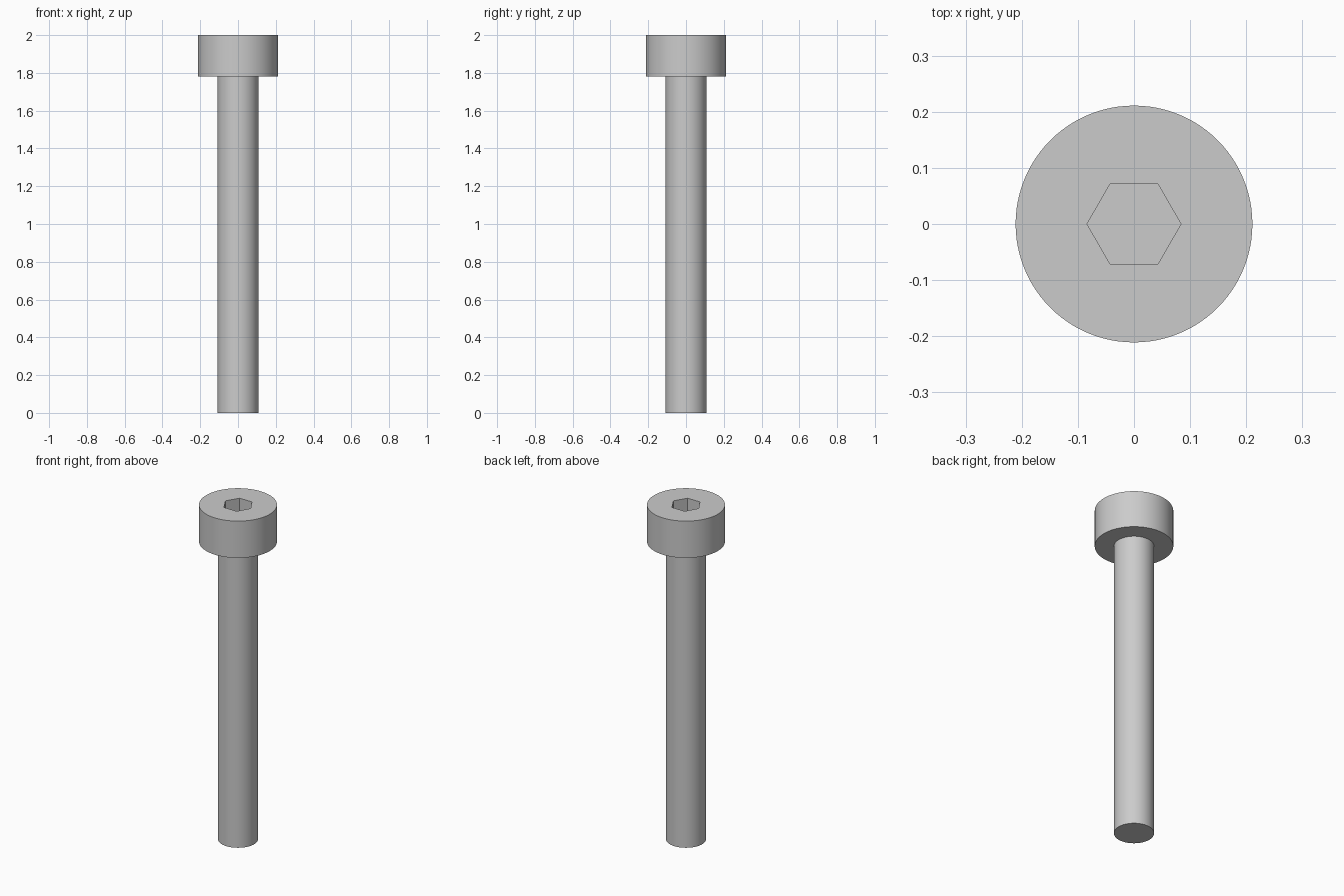
import bpy
import bmesh
from math import cos, sin, pi, radians

default = bpy.data.objects.get("Cube")
if default:
    bpy.data.objects.remove(default, do_unlink=True)

SEGMENTS = 96
SHAFT_R, HEAD_R, SOCKET_APOTHEM = 0.108, 0.211, 0.0725
HEAD_Z, TOP_Z, SOCKET_Z = 1.78, 2.0, 1.89

steel = bpy.data.materials.new("steel_grey")
steel.use_nodes = True
colour = (0.6, 0.6, 0.6, 1)
steel.diffuse_color = colour
steel.node_tree.nodes["Principled BSDF"].inputs["Base Color"].default_value = colour


def round_radius(r):
    return lambda a: r


def hex_radius(apothem):
    # distance to a hexagon's edge, with corners on the x axis
    return lambda a: apothem / cos(a % (pi / 3) - pi / 6)


def make_part(name, rings, cap_start=False, cap_end=False):
    """Skin a list of (radius function, height) rings."""
    bm = bmesh.new()
    angles = [2 * pi * i / SEGMENTS for i in range(SEGMENTS)]
    loops = [[bm.verts.new((rad(a) * cos(a), rad(a) * sin(a), z)) for a in angles]
             for rad, z in rings]
    for low, high in zip(loops, loops[1:]):
        for i in range(SEGMENTS):
            j = (i + 1) % SEGMENTS
            bm.faces.new((low[i], low[j], high[j], high[i]))
    if cap_start:
        bm.faces.new(loops[0][::-1])
    if cap_end:
        bm.faces.new(loops[-1])
    mesh = bpy.data.meshes.new(name)
    bm.to_mesh(mesh)
    bm.free()
    mesh.materials.append(steel)
    obj = bpy.data.objects.new(name, mesh)
    bpy.context.collection.objects.link(obj)
    bpy.ops.object.select_all(action="DESELECT")
    obj.select_set(True)
    bpy.context.view_layer.objects.active = obj
    bpy.ops.object.shade_smooth_by_angle(angle=radians(30))
    return obj


shaft, head = round_radius(SHAFT_R), round_radius(HEAD_R)
socket = hex_radius(SOCKET_APOTHEM)

# Plain shaft, closed at the bottom
make_part("shaft", [(shaft, 0), (shaft, HEAD_Z)], cap_start=True)

# Head: underside, wall, top face, hexagonal socket and its floor
make_part("socket_head",
          [(shaft, HEAD_Z), (head, HEAD_Z), (head, TOP_Z), (socket, TOP_Z), (socket, SOCKET_Z)],
          cap_end=True)
